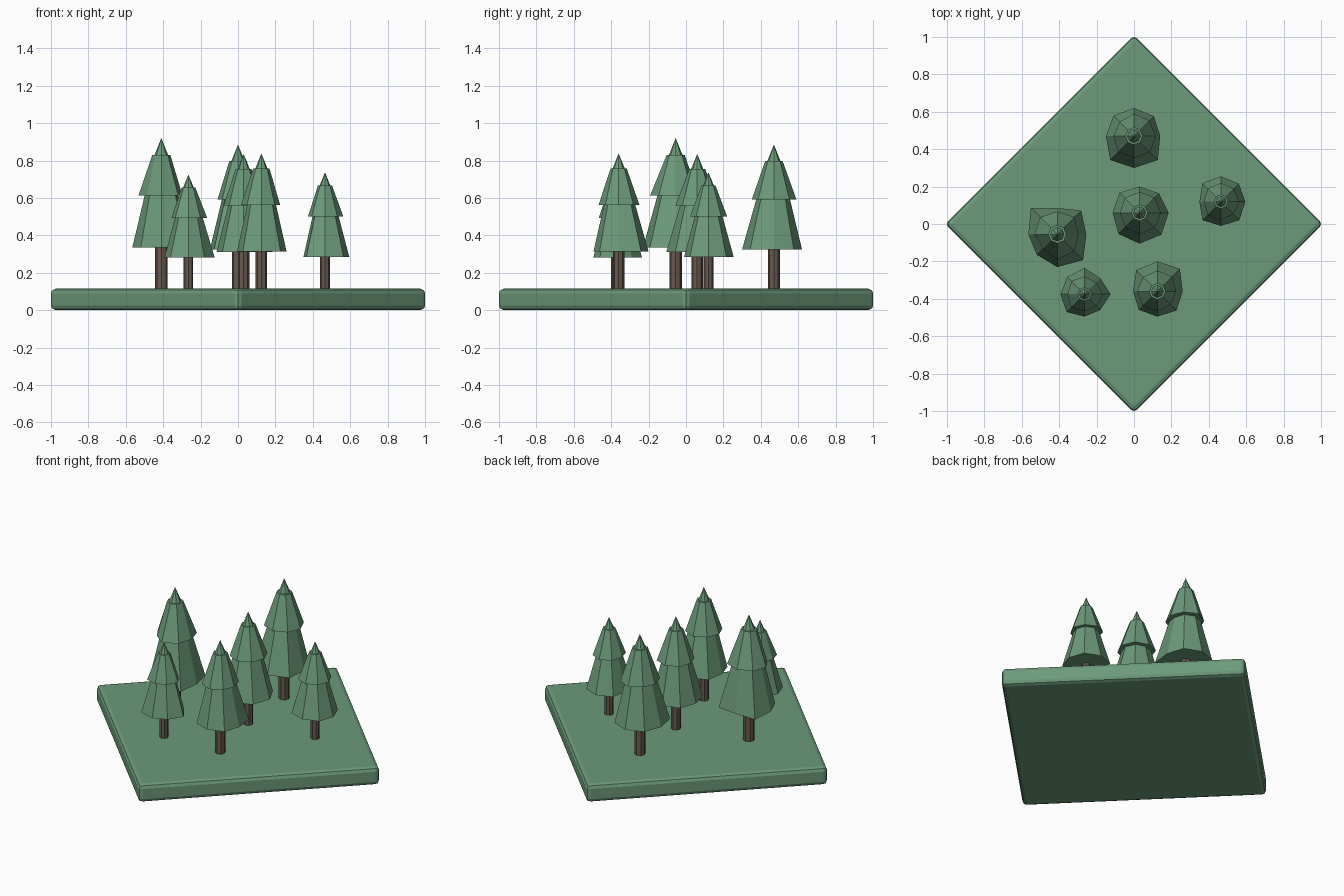
import bpy, bmesh, math

if "Cube" in bpy.data.objects:
    bpy.data.objects.remove(bpy.data.objects["Cube"])


def material(name, color):
    m = bpy.data.materials.new(name)
    m.diffuse_color = (*color, 1)
    m.use_nodes = True
    m.node_tree.nodes["Principled BSDF"].inputs["Base Color"].default_value = m.diffuse_color
    return m


GREEN = material("pine green", (0.15, 0.32, 0.195))
BROWN = material("bark brown", (0.135, 0.10, 0.08))
GROUND = 0.115


def add_object(name, bm, mat):
    bmesh.ops.recalc_face_normals(bm, faces=bm.faces)
    mesh = bpy.data.meshes.new(name)
    bm.to_mesh(mesh)
    bm.free()
    mesh.materials.append(mat)
    ob = bpy.data.objects.new(name, mesh)
    bpy.context.collection.objects.link(ob)
    return ob


def tier(bm, x, y, z0, radii, z1, top_r):
    """Eight-sided frustum, or a cone when top_r is 0, with an uneven bottom ring."""
    def ring(rs, z):
        return [bm.verts.new((x + r * math.cos(k * math.tau / 8),
                              y + r * math.sin(k * math.tau / 8), z))
                for k, r in enumerate(rs)]
    low = ring(radii, z0)
    bm.faces.new(low[::-1])
    if top_r == 0:
        tip = bm.verts.new((x, y, z1))
        for k in range(8):
            bm.faces.new((low[k], low[(k + 1) % 8], tip))
        return
    high = ring([top_r] * 8, z1)
    bm.faces.new(high)
    for k in range(8):
        n = (k + 1) % 8
        bm.faces.new((low[k], low[n], high[n], high[k]))


# Ground slab: square turned 45 degrees with rounded edges
bm = bmesh.new()
bmesh.ops.create_cube(bm, size=1)
for v in bm.verts:
    v.co.x *= 1.429
    v.co.y *= 1.429
    v.co.z = (v.co.z + 0.5) * GROUND
bmesh.ops.bevel(bm, geom=bm.edges[:], offset=0.025, segments=2,
                profile=0.5, affect='EDGES')
slab = add_object("ground_slab", bm, GREEN)
slab.rotation_euler.z = math.pi / 4


def tree(i, x, y, top, radii):
    H = top - GROUND                 # full height above the ground
    base = GROUND + 0.273 * H        # underside of foliage
    h = top - base
    # Trunk
    bm = bmesh.new()
    tier(bm, x, y, GROUND - 0.02, [0.042 * H] * 8, base + 0.1 * h, 0.042 * H)
    add_object(f"trunk_{i}", bm, BROWN)
    # Foliage: wide skirt, uneven middle tier, small pointed tip
    bm = bmesh.new()
    tier(bm, x, y, base, radii, base + 0.83 * h, 0.05 * H)
    middle = [0.73 * (0.5 * r + 0.5 * radii[k - 3]) for k, r in enumerate(radii)]
    tier(bm, x, y, base + 0.475 * h, middle, base + 0.845 * h, 0.06 * H)
    tier(bm, x, y, base + 0.84 * h, [0.047 * H] * 8, top, 0)
    add_object(f"foliage_{i}", bm, GREEN)


# Trees: x, y, top height, skirt radii every 45 degrees from +x
TREES = [
    (-0.41, -0.055, 0.92, (.155, .18, .14, .20, .155, .155, .175, .195)),
    (-0.265, -0.375, 0.725, (.14, .12, .14, .13, .128, .135, .12, .12)),
    (0.0, 0.47, 0.885, (.14, .15, .15, .155, .15, .18, .17, .18)),
    (0.03, 0.06, 0.835, (.155, .147, .14, .152, .144, .16, .165, .165)),
    (0.125, -0.36, 0.838, (.135, .17, .16, .16, .13, .14, .135, .145)),
    (0.465, 0.12, 0.737, (.13, .135, .135, .14, .115, .14, .13, .14)),
]
for i, t in enumerate(TREES, 1):
    tree(i, *t)
